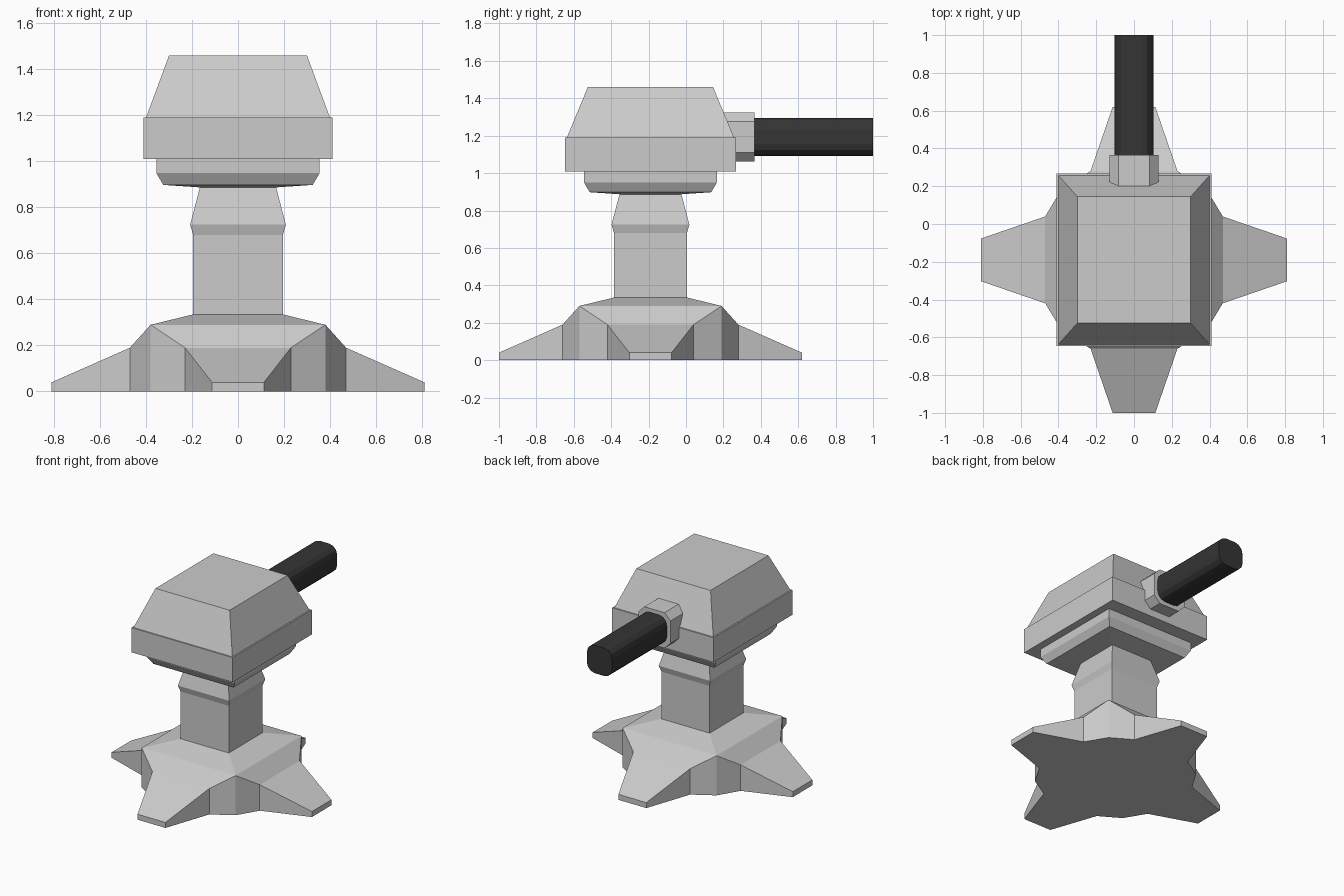
import bpy, bmesh, math
from mathutils import Matrix

if "Cube" in bpy.data.objects:
    bpy.data.objects.remove(bpy.data.objects["Cube"])

CY = -0.19  # y of the pedestal axis


def finish(name, bm, mat=None):
    bmesh.ops.remove_doubles(bm, verts=bm.verts, dist=1e-4)
    bmesh.ops.recalc_face_normals(bm, faces=bm.faces)
    me = bpy.data.meshes.new(name)
    bm.to_mesh(me)
    bm.free()
    ob = bpy.data.objects.new(name, me)
    bpy.context.collection.objects.link(ob)
    if mat:
        me.materials.append(mat)
    return ob


def loft(name, rings):
    """Stack of rectangular rings (half_x, half_y, z) around the pedestal axis."""
    bm = bmesh.new()
    loops = [[bm.verts.new((sx * hx, CY + sy * hy, z))
              for sx, sy in ((-1, -1), (1, -1), (1, 1), (-1, 1))]
             for hx, hy, z in rings]
    for a, b in zip(loops, loops[1:]):
        for i in range(4):
            j = (i + 1) % 4
            bm.faces.new((a[i], a[j], b[j], b[i]))
    bm.faces.new(loops[0][::-1])
    bm.faces.new(loops[-1])
    return finish(name, bm)


def prism_y(name, outline, y0, y1, mat=None):
    """Extrude an (x, z) outline along y."""
    bm = bmesh.new()
    f = bm.faces.new([bm.verts.new((x, y0, z)) for x, z in outline])
    ext = bmesh.ops.extrude_face_region(bm, geom=[f], use_keep_orig=True)
    verts = [g for g in ext["geom"] if isinstance(g, bmesh.types.BMVert)]
    bmesh.ops.translate(bm, verts=verts, vec=(0, y1 - y0, 0))
    return finish(name, bm, mat)


# Four-footed base: one foot sector repeated around the axis
bm = bmesh.new()
half = [(0.38, -0.38, 0.29), (0.23, -0.47, 0.19), (0.113, -0.81, 0.04)]
for k in range(4):
    M = Matrix.Translation((0, CY, 0)) @ Matrix.Rotation(k * math.pi / 2, 4, 'Z')

    def face(*pts):
        bm.faces.new([bm.verts.new(M @ Matrix.Translation(p).translation) for p in pts])

    def flip(p):
        return (-p[0], p[1], p[2])

    def foot(p):
        return (p[0], p[1], 0)

    inner = (0.195, -0.195, 0.335)
    strip = [inner] + half
    for a, b in zip(strip, strip[1:]):
        face(flip(a), flip(b), b, a)
    for a, b in zip(half, half[1:]):
        face(a, b, foot(b), foot(a))
        face(flip(b), flip(a), foot(flip(a)), foot(flip(b)))
        face(foot(flip(a)), foot(a), foot(b), foot(flip(b)))
    tip = half[-1]
    face(tip, flip(tip), foot(flip(tip)), foot(tip))
    face((0, 0, 0), foot(half[0]), foot(flip(half[0])))
bmesh.ops.remove_doubles(bm, verts=bm.verts, dist=1e-4)
bmesh.ops.dissolve_limit(bm, angle_limit=0.01, verts=bm.verts, edges=bm.edges)
finish("foot_base", bm)

# Square post with flared collar
loft("post", [(0.195, 0.195, 0.32), (0.195, 0.195, 0.68),
              (0.208, 0.208, 0.725), (0.165, 0.165, 0.89)])

# Turning plate under the head
loft("turn_plate", [(0.165, 0.165, 0.887), (0.325, 0.325, 0.898),
                    (0.355, 0.355, 0.95), (0.355, 0.355, 1.01)])

# Head with sloped roof
loft("head", [(0.41, 0.457, 1.01), (0.41, 0.457, 1.19),
              (0.40, 0.447, 1.19), (0.30, 0.335, 1.46)])

# Chamfered socket
ZC, a, b = 1.193, 0.13, 0.082
prism_y("barrel_socket",
        [(x, ZC + z) for x, z in ((-b, -a), (b, -a), (a, -b), (a, b),
                                  (b, a), (-b, a), (-a, b), (-a, -b))],
        0.15, 0.365)

# Dark barrel with a rounded-square section
dark = bpy.data.materials.new("dark_metal")
dark.diffuse_color = (0.035, 0.035, 0.035, 1)
dark.use_nodes = True
dark.node_tree.nodes["Principled BSDF"].inputs["Base Color"].default_value = dark.diffuse_color
R, r = 0.102, 0.065
outline = []
for q in range(4):
    c = math.pi / 4 + q * math.pi / 2
    cx, cz = math.copysign(R - r, math.cos(c)), math.copysign(R - r, math.sin(c))
    for i in range(4):
        t = q * math.pi / 2 + i * math.pi / 6
        outline.append((cx + r * math.cos(t), ZC + cz + r * math.sin(t)))
prism_y("barrel", outline, 0.34, 1.0, dark)
